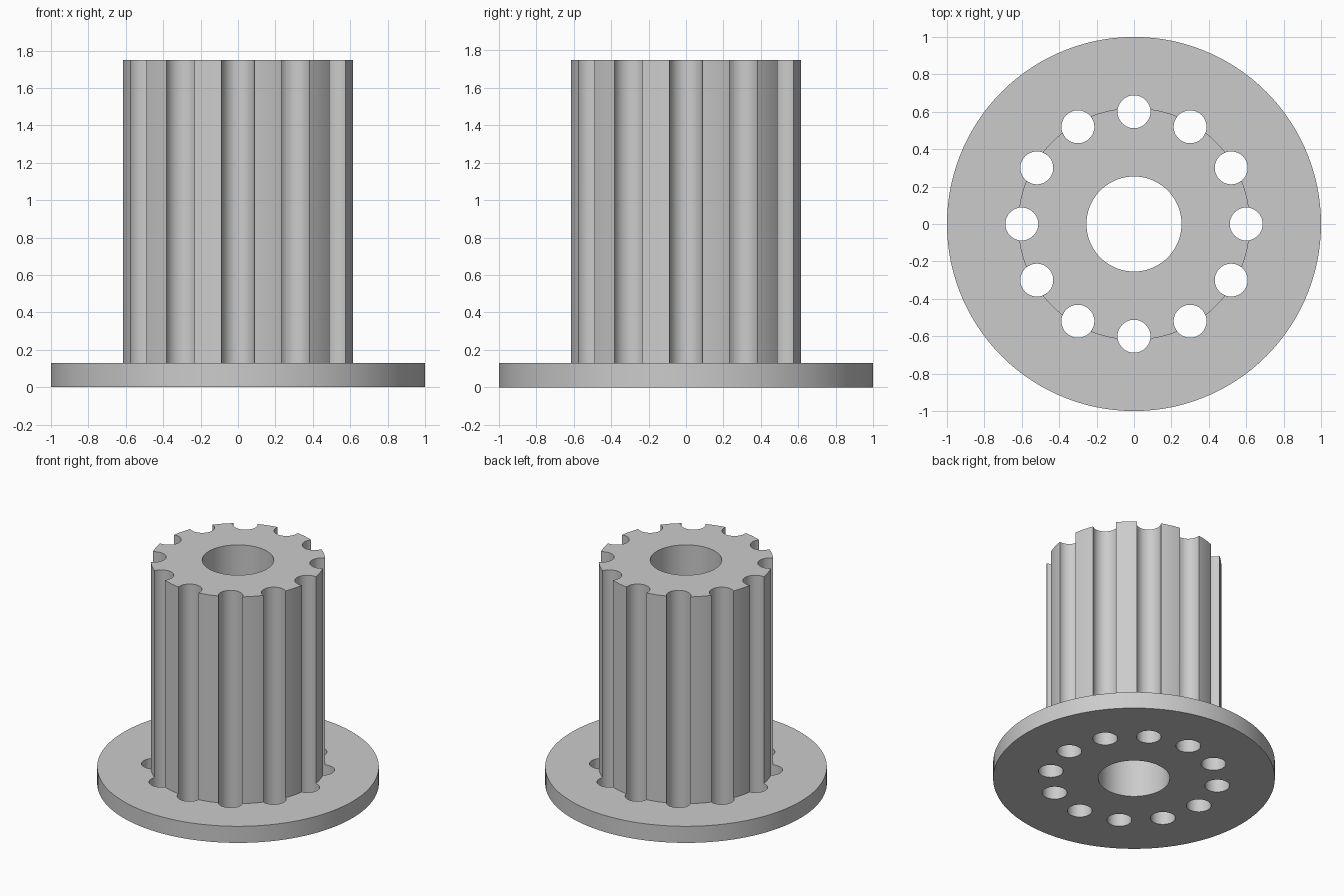
import bpy, bmesh, math
from mathutils import Matrix, Vector

cube = bpy.data.objects.get("Cube")
if cube:
    bpy.data.objects.remove(cube, do_unlink=True)

FLANGE_R, BODY_R, BORE_R = 1.0, 0.62, 0.254
FLANGE_TOP, TOP = 0.13, 1.75
GROOVES, GROOVE_R, GROOVE_RING = 12, 0.088, 0.6

grey = bpy.data.materials.new("plain grey")
grey.use_nodes = True
colour = (0.6, 0.6, 0.6, 1)
grey.diffuse_color = colour
grey.node_tree.nodes["Principled BSDF"].inputs["Base Color"].default_value = colour


def add_object(name, bm):
    bmesh.ops.recalc_face_normals(bm, faces=bm.faces)
    mesh = bpy.data.meshes.new(name)
    bm.to_mesh(mesh)
    bm.free()
    mesh.materials.append(grey)
    obj = bpy.data.objects.new(name, mesh)
    bpy.context.collection.objects.link(obj)
    return obj


# Flange, body and bore turned from one closed profile
bm = bmesh.new()
profile = [(BORE_R, 0), (FLANGE_R, 0), (FLANGE_R, FLANGE_TOP),
           (BODY_R, FLANGE_TOP), (BODY_R, TOP), (BORE_R, TOP)]
verts = [bm.verts.new((r, 0, z)) for r, z in profile]
edges = [bm.edges.new((v, verts[i - 1])) for i, v in enumerate(verts)]
bmesh.ops.spin(bm, geom=verts + edges, axis=(0, 0, 1), cent=(0, 0, 0),
               angle=math.tau, steps=120, use_merge=True)
bmesh.ops.remove_doubles(bm, verts=bm.verts, dist=1e-5)
pulley = add_object("toothed_pulley", bm)

# Ring of round cutters for the grooves and the holes below them
bm = bmesh.new()
for i in range(GROOVES):
    place = (Matrix.Rotation(math.tau * i / GROOVES, 4, 'Z')
             @ Matrix.Translation(Vector((GROOVE_RING, 0, TOP / 2))))
    bmesh.ops.create_cone(bm, cap_ends=True, segments=40, radius1=GROOVE_R,
                          radius2=GROOVE_R, depth=TOP + 0.4, matrix=place)
cutter = add_object("groove_cutter", bm)
cutter.hide_render = True

# Cut the grooves, then drop the cutter
cut = pulley.modifiers.new("grooves", 'BOOLEAN')
cut.operation, cut.solver, cut.object = 'DIFFERENCE', 'EXACT', cutter
bpy.ops.object.select_all(action='DESELECT')
bpy.context.view_layer.objects.active = pulley
pulley.select_set(True)
bpy.ops.object.modifier_apply(modifier=cut.name)
bpy.data.objects.remove(cutter, do_unlink=True)
bpy.ops.object.shade_smooth_by_angle(angle=math.radians(30))
